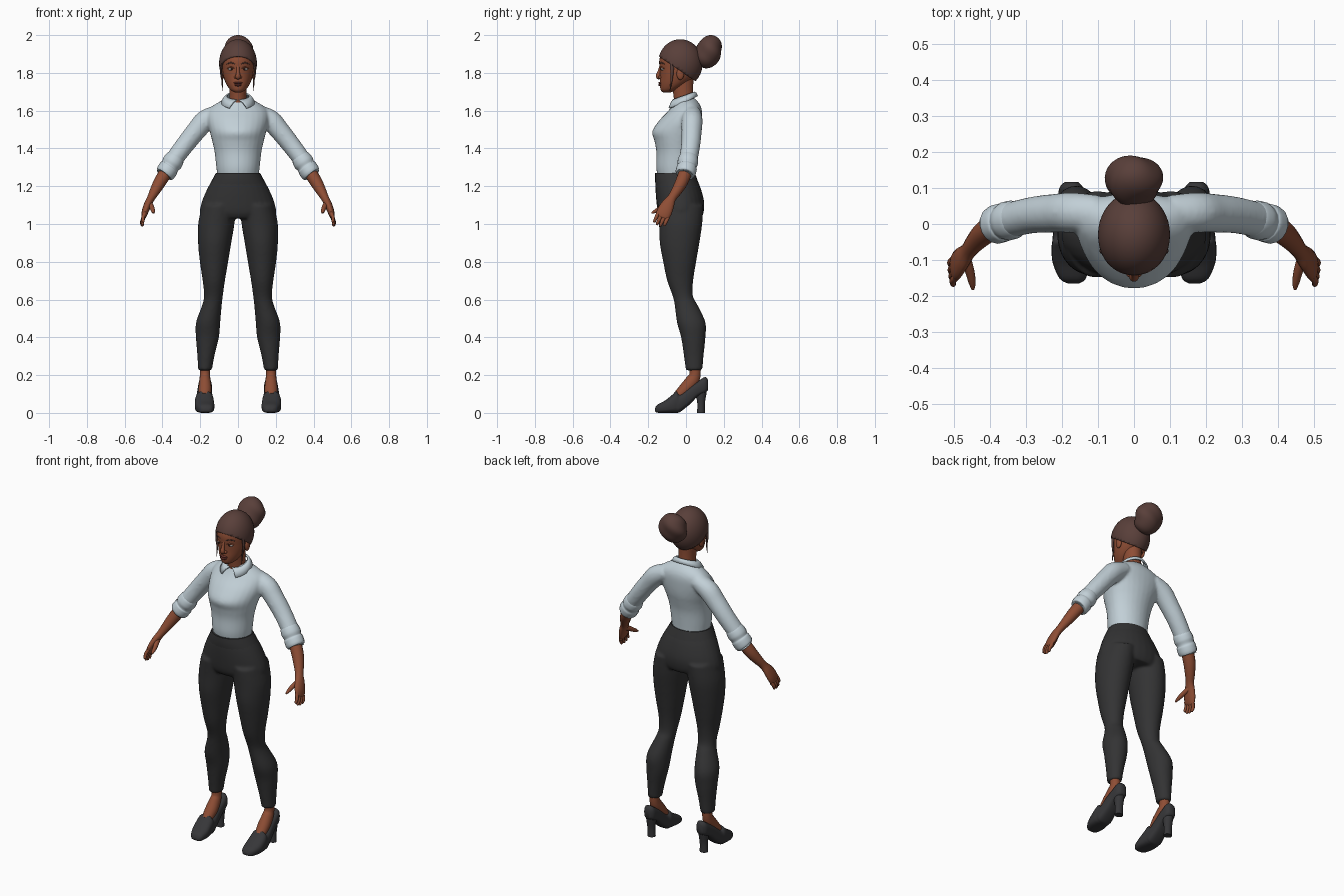
import bpy, bmesh, math
from mathutils import Vector, Matrix


def material(name, rgb):
    m = bpy.data.materials.new(name)
    m.diffuse_color = (*rgb, 1)
    return m


SHIRT = material("pale_grey_blue", (0.54, 0.63, 0.68))
PANTS = material("charcoal", (0.033, 0.033, 0.034))
SHOE = material("shoe_black", (0.037, 0.037, 0.04))
SKIN = material("brown_skin", (0.27, 0.075, 0.035))
HAIR = material("dark_brown_hair", (0.1, 0.05, 0.042))
LIPS = material("lip_red_brown", (0.17, 0.04, 0.03))
WHITE = material("eye_white", (0.7, 0.65, 0.62))
DARK = material("iris_dark", (0.02, 0.01, 0.008))


def spline(rows, n=4):
    """Smoothly resample rows of numbers (Catmull-Rom)."""
    out, last = [], len(rows) - 1
    for i in range(last):
        p = [rows[max(0, min(last, i + k))] for k in (-1, 0, 1, 2)]
        for j in range(n):
            t = j / n
            out.append([0.5 * (2 * b + (c - a) * t + (2 * a - 5 * b + 4 * c - d) * t * t
                               + (3 * b - a - 3 * c + d) * t ** 3) for a, b, c, d in zip(*p)])
    return out + [list(rows[-1])]


def levels(rows, n=4, sides=28):
    """Horizontal rings from rows of x, z, half width, front y, back y, widest y."""
    rings = []
    for x, z, rx, front, back, cy in spline(rows, n):
        ring = []
        for k in range(sides):
            a = 2 * math.pi * k / sides
            s = math.sin(a)
            ring.append(Vector((x + rx * math.cos(a), cy + s * (back - cy if s > 0 else cy - front), z)))
        rings.append(ring)
    return rings


def tube(rows, n=4, sides=16):
    """Rings across a path, from rows of x, y, z, radius across, radius along y."""
    pts = spline(rows, n)
    rings = []
    for i, p in enumerate(pts):
        a, b = pts[max(0, i - 1)], pts[min(len(pts) - 1, i + 1)]
        t = (Vector(b[:3]) - Vector(a[:3])).normalized()
        u = t.cross(Vector((0, 1, 0))).normalized()
        v = u.cross(t)
        rings.append([Vector(p[:3]) + u * p[3] * math.cos(w) + v * p[4] * math.sin(w)
                      for w in (2 * math.pi * k / sides for k in range(sides))])
    return rings


def flip(rings, s):
    return [[Vector((p.x * s, p.y, p.z)) for p in r] for r in rings]


def finish(name, bm, mat, angle=50):
    bmesh.ops.recalc_face_normals(bm, faces=bm.faces)
    me = bpy.data.meshes.new(name)
    bm.to_mesh(me)
    bm.free()
    me.materials.append(mat)
    ob = bpy.data.objects.new(name, me)
    bpy.context.collection.objects.link(ob)
    bpy.context.view_layer.objects.active = ob
    ob.select_set(True)
    bpy.ops.object.shade_smooth_by_angle(angle=math.radians(angle))
    ob.select_set(False)
    return ob


def build(name, mat, *lofts, melt=0):
    """Skin closed lofts; melt fuses them into one soft surface."""
    bm = bmesh.new()
    for rings in lofts:
        vs = [[bm.verts.new(p) for p in r] for r in rings]
        n = len(vs[0])
        for a, b in zip(vs, vs[1:]):
            for k in range(n):
                bm.faces.new((a[k], a[(k + 1) % n], b[(k + 1) % n], b[k]))
        bm.faces.new(vs[0])
        bm.faces.new(vs[-1])
    ob = finish(name, bm, mat)
    if melt:
        r = ob.modifiers.new("fuse", 'REMESH')
        r.mode, r.voxel_size, r.use_smooth_shade = 'VOXEL', melt, True
        sm = ob.modifiers.new("soften", 'SMOOTH')
        sm.factor, sm.iterations = 0.5, 5
    return ob


def ball(name, mat, loc, size, u=20, v=12):
    bm = bmesh.new()
    bmesh.ops.create_uvsphere(bm, u_segments=u, v_segments=v, radius=1,
                              matrix=Matrix.Translation(loc) @ Matrix.Diagonal((*size, 1)))
    return finish(name, bm, mat)


# Shirt: torso with both sleeves
torso = levels([(0, 1.25, .108, -.15, .042, -.05), (0, 1.3, .115, -.158, .045, -.05),
                (0, 1.38, .124, -.157, .052, -.045), (0, 1.44, .137, -.167, .066, -.04),
                (0, 1.49, .15, -.179, .078, -.02), (0, 1.55, .165, -.14, .084, .01),
                (0, 1.6, .16, -.093, .084, .025), (0, 1.635, .12, -.068, .072, .02),
                (0, 1.668, .055, -.05, .045, 0)])
sleeve = tube([(.1, .03, 1.588, .045, .05), (.17, .032, 1.55, .056, .056), (.22, .03, 1.495, .053, .054),
               (.28, .025, 1.42, .05, .051), (.34, .012, 1.34, .047, .049), (.372, .003, 1.29, .045, .046)])
build("shirt", SHIRT, torso, sleeve, flip(sleeve, -1), melt=.008)

# Pants: hips with both legs, and a waistband
hips = levels([(0, 1.265, .116, -.159, .043, -.05), (0, 1.2, .156, -.162, .074, -.04),
               (0, 1.12, .191, -.157, .096, -.03), (0, 1.06, .2, -.148, .093, -.03),
               (0, 1.03, .16, -.13, .08, -.03)])
leg = levels([(.1, 1.1, .09, -.15, .092, -.03), (.115, 1, .096, -.143, .086, -.03),
              (.1235, .9, .088, -.139, .071, -.03), (.127, .8, .075, -.121, .054, -.03),
              (.128, .7, .059, -.1, .038, -.03), (.13, .62, .05, -.071, .036, -.015),
              (.138, .57, .052, -.06, .062, 0), (.158, .48, .064, -.048, .103, .025),
              (.162, .4, .061, -.026, .103, .035), (.17, .3, .045, -.011, .093, .04),
              (.175, .225, .037, -.001, .087, .043)])
build("pants", PANTS, hips, leg, flip(leg, -1), melt=.008)
build("waistband", PANTS, levels([(0, 1.27, .117, -.163, .047, -.05), (0, 1.235, .136, -.164, .06, -.045),
                                  (0, 1.195, .157, -.16, .074, -.04)]))

# Collar: a folded band, open and pointed at the front
bm = bmesh.new()
cols = []
STEPS = 40
for k in range(STEPS + 1):
    w = 2 * k / STEPS - 1                      # -1 .. 1 around the neck, back at 0
    side, f = (1 if w >= 0 else -1), 1 - abs(w)  # f: 0 at the front, 1 at the back
    a, b = .1 + f * (math.pi - .1), .55 + f * (math.pi - .55)
    top = Vector((side * math.sin(a) * .059, -.012 - .056 * math.cos(a), 1.677 - .02 * math.cos(a)))
    low = Vector((side * math.sin(b) * .088, -.012 - .09 * math.cos(b) * (1 if b < 1.57 else .8),
                  1.642 - .034 * math.cos(b)))
    mid = (top + low) / 2 + Vector((0, 0, .006))
    cols.append([bm.verts.new(p) for p in (top, mid, low)])
for a, b in zip(cols, cols[1:]):
    for j in (0, 1):
        bm.faces.new((a[j], a[j + 1], b[j + 1], b[j]))
th = finish("collar", bm, SHIRT).modifiers.new("thickness", 'SOLIDIFY')
th.thickness, th.offset = .008, 0

# Neck and head
build("neck", SKIN, levels([(0, 1.6, .055, -.06, .045, -.01), (0, 1.66, .046, -.064, .04, -.01),
                            (0, 1.72, .046, -.07, .038, -.015), (0, 1.79, .05, -.07, .04, -.015)]))
build("head", SKIN, levels([(0, 1.697, .018, -.122, -.08, -.1), (0, 1.71, .04, -.134, -.05, -.085),
                            (0, 1.74, .062, -.138, 0, -.06), (0, 1.78, .077, -.137, .048, -.045),
                            (0, 1.82, .083, -.139, .068, -.04), (0, 1.87, .086, -.141, .075, -.04),
                            (0, 1.92, .075, -.12, .06, -.035), (0, 1.95, .04, -.08, .03, -.03)]))
build("nose", SKIN, tube([(0, -.134, 1.835, .008, .007), (0, -.142, 1.805, .009, .009),
                          (0, -.147, 1.785, .013, .013), (0, -.143, 1.774, .013, .011),
                          (0, -.138, 1.768, .006, .005)]))
ball("upper_lip", LIPS, (0, -.136, 1.747), (.023, .011, .006))
ball("lower_lip", LIPS, (0, -.135, 1.736), (.02, .012, .007))

# Hair cap cut along a sloping hairline
bm = bmesh.new()
bmesh.ops.create_uvsphere(bm, u_segments=40, v_segments=28, radius=1,
                          matrix=Matrix.Translation((0, -.03, 1.85)) @ Matrix.Diagonal((.1, .118, .128, 1)))
bmesh.ops.bisect_plane(bm, geom=bm.verts[:] + bm.edges[:] + bm.faces[:], plane_co=(0, 0, 1.79),
                       plane_no=(0, .68, 1), clear_inner=True)
th = finish("hair_cap", bm, HAIR).modifiers.new("thickness", 'SOLIDIFY')
th.thickness, th.offset = .014, -1

# Bun with twisted locks
bm = bmesh.new()
bmesh.ops.create_uvsphere(bm, u_segments=40, v_segments=24, radius=1)
for v in bm.verts:
    r = 1 + .06 * math.sin(3 * math.atan2(v.co.y, v.co.x) + 4 * v.co.z) * (1 - v.co.z ** 2)
    v.co = Vector((v.co.x * r * .079, v.co.y * r * .07 + .12 + .012 * v.co.z, v.co.z * .088 + 1.912))
finish("hair_bun", bm, HAIR)

# Cuffs, forearms, hands, feet, shoes and face details on both sides
palm_side = Vector((.12, .87, -.47))
reach = Vector((.007, -.024, -.052))
for s, tag in ((1, "left"), (-1, "right")):
    def part(name, mat, *lofts):
        return build(f"{name}_{tag}", mat, *[flip(r, s) for r in lofts])

    part("rolled_cuff", SHIRT, tube([(.325, .015, 1.358, .045, .046), (.333, .013, 1.347, .051, .052),
                                     (.348, .009, 1.325, .054, .055), (.36, .006, 1.306, .049, .05),
                                     (.367, .004, 1.296, .053, .054), (.382, -.002, 1.273, .053, .054),
                                     (.39, -.005, 1.262, .047, .048), (.388, -.004, 1.265, .038, .038)]))
    part("forearm", SKIN, tube([(.372, .003, 1.29, .035, .036), (.412, -.022, 1.225, .033, .034),
                                (.44, -.05, 1.175, .027, .028), (.46, -.075, 1.138, .021, .024),
                                (.477, -.095, 1.105, .02, .034), (.491, -.113, 1.068, .018, .04),
                                (.499, -.124, 1.04, .013, .036), (.501, -.128, 1.03, .006, .028)]))
    for i, length in enumerate((.95, 1.05, 1, .8)):
        base = Vector((.497, -.122, 1.045)) + palm_side * (i - 1.5) * .019
        path = [base + reach * length * t + Vector((.006 * math.sin(math.pi * t), 0, 0)) for t in (0, .5, .92, 1)]
        part(f"finger_{i + 1}", SKIN,
             tube([(*p, r, r) for p, r in zip(path, (.0105, .0095, .0075, .003))], 3, 10))
    part("thumb", SKIN, tube([(.468, -.092, 1.11, .014, .016), (.456, -.13, 1.087, .013, .013),
                              (.449, -.162, 1.068, .01, .01), (.447, -.182, 1.058, .004, .004)], 3, 12))

    part("foot", SKIN, tube([(.175, .048, .26, .028, .03), (.175, .047, .2, .027, .03),
                             (.175, .03, .165, .031, .036), (.175, -.005, .125, .035, .034),
                             (.177, -.045, .085, .03, .028)]))
    # Shoe rows: y, x, half width, sole z, top z
    shoe = []
    for y, x, w, lo, hi in spline([(-.165, .168, .015, .008, .022), (-.152, .17, .036, .001, .043),
                                   (-.11, .175, .05, 0, .066), (-.07, .178, .051, 0, .098),
                                   (-.05, .178, .049, 0, .115), (-.03, .178, .047, .006, .1),
                                   (.02, .177, .041, .045, .14), (.06, .175, .038, .085, .165),
                                   (.1, .174, .033, .105, .19), (.117, .174, .018, .12, .175)]):
        ring = []
        for k in range(24):
            a = 2 * math.pi * k / 24
            c, d = math.cos(a), math.sin(a)
            flat = .5 if d < 0 else .8
            ring.append(Vector((x + w * math.copysign(abs(c) ** .75, c), y,
                                (lo + hi) / 2 + (hi - lo) / 2 * math.copysign(abs(d) ** flat, d))))
        shoe.append(ring)
    part("shoe", SHOE, shoe)
    part("shoe_heel", SHOE, levels([(.174, 0, .024, .058, .1, .078), (.174, .05, .023, .06, .1, .08),
                                    (.174, .1, .028, .05, .108, .08), (.174, .14, .032, .04, .114, .08)]))

    ball(f"eye_{tag}", WHITE, (s * .035, -.12, 1.82), (.017, .013, .0075))
    ball(f"iris_{tag}", DARK, (s * .035, -.129, 1.82), (.0065, .0055, .0065))
    part("upper_eyelid", SKIN, tube([(.017, -.133, 1.823, .003, .004), (.035, -.13, 1.83, .004, .006),
                                     (.055, -.117, 1.823, .003, .004)], 3, 8))
    part("eyebrow", HAIR, tube([(.016, -.138, 1.846, .003, .003), (.036, -.132, 1.854, .004, .003),
                                (.06, -.114, 1.847, .002, .003)], 3, 8))
    ball(f"nostril_{tag}", SKIN, (s * .013, -.137, 1.777), (.009, .01, .008))
    ball(f"ear_{tag}", SKIN, (s * .083, -.03, 1.795), (.011, .02, .032))
    part("loose_strand", HAIR, tube([(.085, -.075, 1.86, .006, .01), (.09, -.074, 1.81, .006, .009),
                                     (.084, -.077, 1.76, .004, .005), (.083, -.085, 1.705, .0015, .002)], 4, 8))
